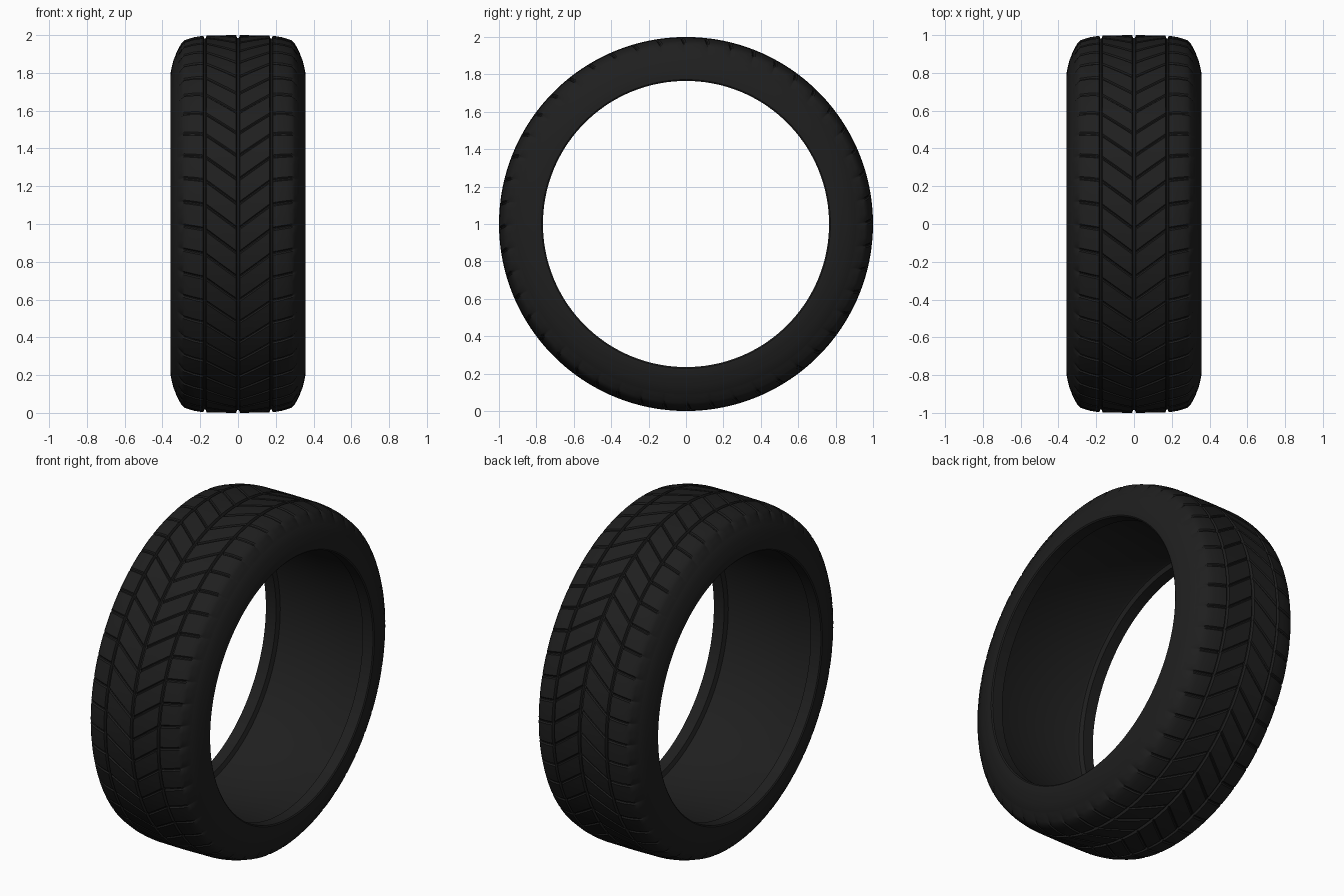
import bpy, bmesh, math

if "Cube" in bpy.data.objects:
    bpy.data.objects.remove(bpy.data.objects["Cube"])

R_Z = 1.0            # axle height
PITCH = 48           # tread blocks around the tire
PHASE = -0.037       # turn of the tread pattern

rubber = bpy.data.materials.new("black_rubber")
rubber.diffuse_color = (0.0135, 0.0135, 0.0135, 1)
rubber.use_nodes = True
rubber.node_tree.nodes["Principled BSDF"].inputs["Base Color"].default_value = rubber.diffuse_color


def lerp(pts, x):
    """Piecewise linear lookup."""
    for (a, u), (b, v) in zip(pts, pts[1:]):
        if x <= b:
            return u + (v - u) * (x - a) / (b - a)
    return pts[-1][1]


def sweep(name, n_rows, n_cols, point):
    """Grid closed around the x axle; point(row, col) gives x, radius, angle."""
    bm = bmesh.new()
    grid = []
    for i in range(n_rows):
        row = []
        for j in range(n_cols):
            x, r, a = point(i, j)
            row.append(bm.verts.new((x, -r * math.cos(a), R_Z + r * math.sin(a))))
        grid.append(row)
    for i in range(n_rows):
        k = (i + 1) % n_rows
        for j in range(n_cols - 1):
            bm.faces.new((grid[i][j], grid[i][j + 1], grid[k][j + 1], grid[k][j]))
    bmesh.ops.recalc_face_normals(bm, faces=bm.faces)
    me = bpy.data.meshes.new(name)
    bm.to_mesh(me)
    bm.free()
    me.materials.append(rubber)
    ob = bpy.data.objects.new(name, me)
    bpy.context.collection.objects.link(ob)
    # outward means away from the rubber's core circle
    f = me.polygons[len(me.polygons) // 2]
    cy, cz = f.center.y, f.center.z - R_Z
    rad = math.hypot(cy, cz)
    nr = (f.normal.y * cy + f.normal.z * cz) / rad
    if nr * (rad - 0.87) + f.normal.x * f.center.x < 0:
        me.flip_normals()
    bpy.ops.object.select_all(action='DESELECT')
    ob.select_set(True)
    bpy.context.view_layer.objects.active = ob
    bpy.ops.object.shade_smooth_by_angle(angle=math.radians(30))
    return ob


# tread: crown profile, round-the-tire grooves and V grooves
crown = [(0, 1.0), (0.175, 0.998), (0.23, 0.990), (0.285, 0.972), (0.305, 0.95), (0.325, 0.91)]
chevron = [(0, 0), (0.175, 0.13), (0.325, 0.155)]     # angle shift across the width
half = [(0, 1), (0.005, 1), (0.010, 0), (0.05, 0), (0.09, 0), (0.13, 0), (0.166, 0),
        (0.171, 1), (0.179, 1), (0.184, 0), (0.21, 0), (0.235, 0), (0.26, 0),
        (0.285, 0), (0.300, 0), (0.305, 0.25), (0.310, 0), (0.318, 0), (0.325, 0)]
cols = [(-x, g) for x, g in reversed(half[1:])] + half
cuts = [(0.0, 0), (0.05, 0.007), (0.10, 0.007), (0.15, 0), (0.44, 0), (0.72, 0)]


def tread_point(i, j):
    x, g = cols[j]
    p, (frac, cut) = i // len(cuts), cuts[i % len(cuts)]
    if abs(x) > 0.315:
        cut = 0
    a = (p + frac) * 2 * math.pi / PITCH + lerp(chevron, abs(x)) + PHASE
    return x, lerp(crown, abs(x)) - max(g * 0.015, cut), a


sweep("tread", PITCH * len(cuts), len(cols), tread_point)

# sidewalls with bead lip, tucked slightly under the tread edge
side = [(0.318, 0.918), (0.325, 0.9095), (0.342, 0.865), (0.352, 0.825), (0.357, 0.80),
        (0.357, 0.772), (0.352, 0.765), (0.285, 0.765), (0.275, 0.79)]
N = 144
for name, s in (("sidewall_left", -1), ("sidewall_right", 1)):
    sweep(name, N, len(side),
          lambda i, j: (s * side[j][0], side[j][1], i * 2 * math.pi / N))

# inner liner
liner = [(-0.275, 0.79), (-0.262, 0.795), (0, 0.795), (0.262, 0.795), (0.275, 0.79)]
sweep("inner_liner", N, len(liner),
      lambda i, j: (*liner[j], i * 2 * math.pi / N))
